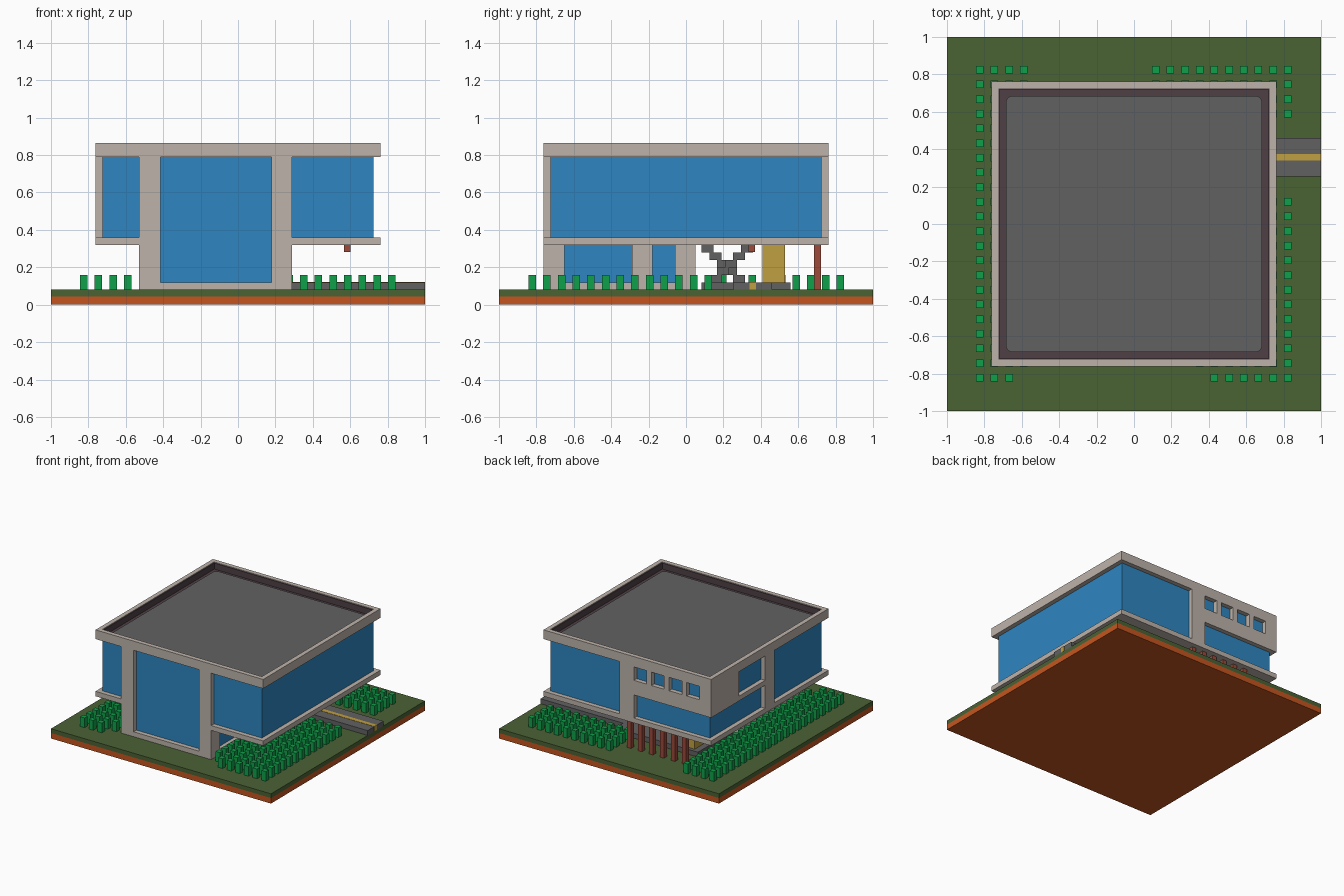
import bpy, bmesh

if "Cube" in bpy.data.objects:
    bpy.data.objects.remove(bpy.data.objects["Cube"], do_unlink=True)


def material(name, hex_colour):
    """Flat material from an sRGB hex colour."""
    srgb = [int(hex_colour[i:i + 2], 16) / 255 for i in (0, 2, 4)]
    lin = [c / 12.92 if c <= 0.04045 else ((c + 0.055) / 1.055) ** 2.4 for c in srgb]
    mat = bpy.data.materials.new(name)
    mat.use_nodes = True
    mat.diffuse_color = (*lin, 1)
    mat.node_tree.nodes["Principled BSDF"].inputs["Base Color"].default_value = (*lin, 1)
    return mat


SOIL = material("orange_soil", "C4551F")
GRASS = material("grass_green", "4A6234")
HEDGE = material("hedge_green", "10A04A")
WALL = material("warm_concrete", "BDB3AA")
GLASS = material("window_blue", "2E86C1")
GREY = material("asphalt_grey", "616161")
GUTTER = material("gutter_plum", "4F4045")
RED = material("brick_red", "9C4A3A")
YELLOW = material("road_yellow", "C0A040")


def boxes(name, mat, spans):
    """One object made of boxes, each given as (x0, x1, y0, y1, z0, z1)."""
    bm = bmesh.new()
    for x0, x1, y0, y1, z0, z1 in spans:
        verts = bmesh.ops.create_cube(bm, size=1)["verts"]
        for v in verts:
            v.co = (x1 if v.co.x > 0 else x0,
                    y1 if v.co.y > 0 else y0,
                    z1 if v.co.z > 0 else z0)
    mesh = bpy.data.meshes.new(name)
    bm.to_mesh(mesh)
    bm.free()
    mesh.materials.append(mat)
    obj = bpy.data.objects.new(name, mesh)
    bpy.context.collection.objects.link(obj)
    return obj


def ring(outer, inner, z0, z1):
    """Four boxes forming a square frame."""
    return [(-outer, outer, -outer, -inner, z0, z1), (-outer, outer, inner, outer, z0, z1),
            (-outer, -inner, -inner, inner, z0, z1), (inner, outer, -inner, inner, z0, z1)]


OUT, IN = 0.762, 0.725             # outer frame face and glass face
GROUND, FLOOR = 0.08, 0.12         # lawn level and paving level
SLAB0, SLAB1 = 0.32, 0.36          # upper floor slab
ROOF0, ROOF1 = 0.79, 0.865         # roof band

# Plot of land
boxes("soil_base", SOIL, [(-1, 1, -1, 1, 0, 0.045)])
boxes("lawn", GRASS, [(-1, 1, -1, 1, 0.045, GROUND)])

# Upper storey: glass block, floor slab and roof
boxes("upper_glass", GLASS, [(-IN, IN, -IN, IN, SLAB1, ROOF0)])
boxes("floor_slab", WALL, [
    (-OUT, OUT, -0.72, OUT, SLAB0, SLAB1),
    (-OUT, -0.53, -OUT, -0.72, SLAB0, SLAB1),
    (0.29, OUT, -OUT, -0.72, SLAB0, SLAB1)])
boxes("roof_band", WALL, ring(OUT, IN, ROOF0, ROOF1))
boxes("roof_gutter", GUTTER,
      [(-IN, IN, -IN, IN, ROOF0, 0.81)] + ring(IN, 0.719, 0.81, 0.86))

# Roof covering with rounded corners
roof = boxes("roof_covering", GREY, [(-0.685, 0.685, -0.685, 0.685, 0.80, 0.82)])
bm = bmesh.new()
bm.from_mesh(roof.data)
upright = [e for e in bm.edges if abs(e.verts[0].co.z - e.verts[1].co.z) > 0.01]
bmesh.ops.bevel(bm, geom=upright, offset=0.035, segments=5, profile=0.5, affect='EDGES')
bm.to_mesh(roof.data)
bm.free()

# Front frame: two tall pillars and a sill round the tall window
boxes("front_frame", WALL, [
    (-0.53, -0.415, -OUT, -IN, GROUND, ROOF0),
    (0.18, 0.29, -OUT, -IN, GROUND, ROOF0),
    (-0.415, 0.18, -OUT, -IN, GROUND, FLOOR)])

# Ground floor room
boxes("lobby_glass", GLASS, [(-0.50, 0.255, -IN, 0.02, GROUND, SLAB1 + 0.01)])
posts = [(0.255, 0.29, y0, y1, GROUND, SLAB0)
         for y0, y1 in ((-0.73, -0.65), (-0.29, -0.18), (-0.06, 0.05))]
boxes("lobby_walls", WALL, posts + [
    (0.255, 0.285, -0.73, 0.05, GROUND, FLOOR),
    (-0.53, -0.50, -0.73, 0.05, GROUND, SLAB0),
    (-0.50, 0.255, 0.02, 0.05, GROUND, SLAB0)])

# Back frame: column and a panel with four small windows
mullions = [(-0.06 - 0.16 * i, -0.015 - 0.16 * i, IN, OUT, 0.55, ROOF0) for i in (1, 2, 3)]
boxes("back_frame", WALL, mullions + [
    (-0.06, 0.07, IN, OUT, SLAB1, ROOF0),
    (-OUT, -0.06, IN, OUT, 0.55, 0.67),
    (-OUT, -0.06, IN, OUT, 0.78, ROOF0),
    (-OUT, -0.655, IN, OUT, 0.67, 0.78)])

# Right-hand frame: column and a panel with one window
boxes("side_frame", WALL, [
    (-OUT, -IN, -0.06, 0.06, SLAB1, ROOF0),
    (-OUT, -IN, 0.06, 0.40, 0.55, 0.59),
    (-OUT, -IN, 0.40, IN, 0.55, ROOF0)])

# Driveway and paving under the building
boxes("driveway", GREY, [(0.25, 1, 0.255, 0.46, GROUND, FLOOR)])
boxes("driveway_stripe", YELLOW, [(0.25, 1.001, 0.34, 0.375, GROUND, FLOOR + 0.002)])
boxes("paving", GREY, [(-0.5, 0.25, 0.10, 0.56, GROUND, FLOOR)])

# Crossing flights of stairs
for name, x, direction in (("stair_rising_back", 0.02, 1), ("stair_rising_front", -0.18, -1)):
    steps = []
    for i in range(6):
        y = 0.22 + direction * (i - 2.5) * 0.042
        steps.append((x, x + 0.16, y - 0.032, y + 0.032, GROUND + 0.04 * i, GROUND + 0.04 * (i + 1)))
    boxes(name, GREY, steps)

# Door, row of posts and lamp under the slab
boxes("yellow_door", YELLOW, [(-0.45, -0.39, 0.41, 0.53, FLOOR, SLAB0)])
boxes("red_posts", RED, [(-0.005 - 0.1 * i, 0.032 - 0.1 * i, 0.685, 0.722, GROUND, SLAB0)
                         for i in range(6)])
boxes("driveway_lamp", RED, [(0.567, 0.602, 0.335, 0.37, 0.283, SLAB0)])


# Hedges on a regular planting grid, counted inwards from the plot edge
PITCH = 1.647 / 21


def hedge(name, columns, rows, skip=()):
    spans = []
    for i in columns:
        for j in rows:
            if (i, j) not in skip:
                x, y = -0.825 + PITCH * i, -0.822 + PITCH * j
                spans.append((x - 0.02, x + 0.02, y - 0.02, y + 0.02, GROUND, 0.16))
    boxes(name, HEDGE, spans)


hedge("hedge_right_side", range(4), range(22), skip=[(3, 0)])
hedge("hedge_front_left", range(15, 22), range(13), skip=[(15, 0)])
hedge("hedge_back_left", range(12, 22), range(18, 22))
